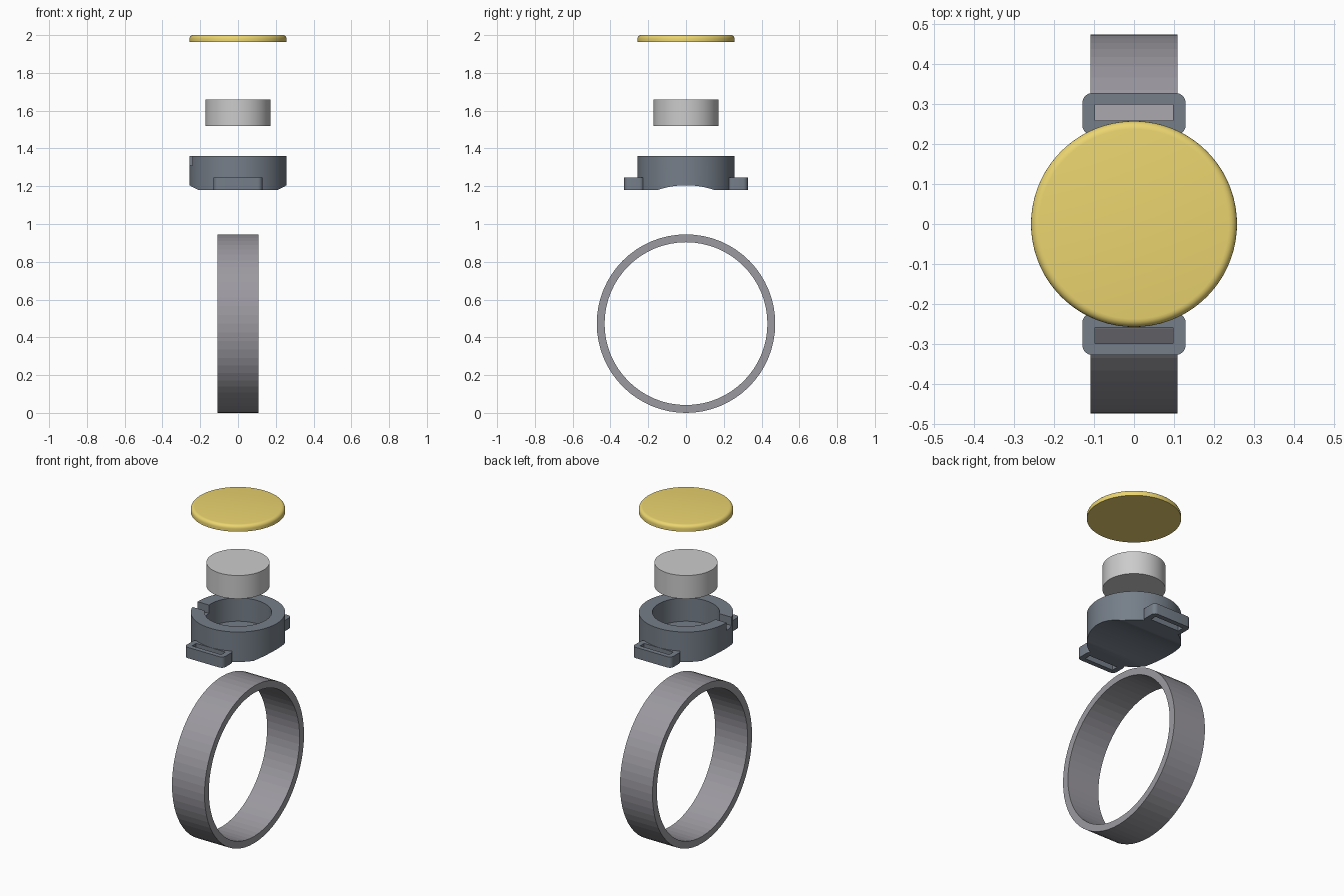
import bpy, bmesh, math
from mathutils import Matrix

if "Cube" in bpy.data.objects:
    bpy.data.objects.remove(bpy.data.objects["Cube"])


def material(name, rgb):
    m = bpy.data.materials.new(name)
    m.diffuse_color = (*rgb, 1)
    m.use_nodes = True
    m.node_tree.nodes["Principled BSDF"].inputs["Base Color"].default_value = m.diffuse_color
    return m


def make(name, bm, mat=None):
    bmesh.ops.recalc_face_normals(bm, faces=bm.faces)
    me = bpy.data.meshes.new(name)
    bm.to_mesh(me)
    bm.free()
    ob = bpy.data.objects.new(name, me)
    bpy.context.collection.objects.link(ob)
    if mat:
        me.materials.append(mat)
    return ob


def cylinder(name, r, z0, z1, mat=None, seg=96, round_top=0):
    bm = bmesh.new()
    bmesh.ops.create_cone(bm, cap_ends=True, segments=seg, radius1=r, radius2=r,
                          depth=z1 - z0, matrix=Matrix.Translation((0, 0, (z0 + z1) / 2)))
    if round_top:
        mid = (z0 + z1) / 2
        rim = [e for e in bm.edges if all(v.co.z > mid for v in e.verts)]
        bmesh.ops.bevel(bm, geom=rim, offset=round_top, segments=5, profile=0.5, affect='EDGES')
    return make(name, bm, mat)


def cross_cylinder(name, r, half, z, mat=None, seg=64):
    # cylinder lying along x
    bm = bmesh.new()
    mx = Matrix.Translation((0, 0, z)) @ Matrix.Rotation(math.pi / 2, 4, 'Y')
    bmesh.ops.create_cone(bm, cap_ends=True, segments=seg, radius1=r, radius2=r,
                          depth=2 * half, matrix=mx)
    return make(name, bm, mat)


def box(name, lo, hi, mat=None, corner=0):
    bm = bmesh.new()
    size = [h - l for l, h in zip(lo, hi)]
    mid = [(h + l) / 2 for l, h in zip(lo, hi)]
    bmesh.ops.create_cube(bm, size=1, matrix=Matrix.Translation(mid) @ Matrix.Diagonal((*size, 1)))
    if corner:
        upright = [e for e in bm.edges if abs(e.verts[0].co.z - e.verts[1].co.z) > 1e-4]
        bmesh.ops.bevel(bm, geom=upright, offset=corner, segments=5, profile=0.5, affect='EDGES')
    return make(name, bm, mat)


def combine(ob, tool, op='DIFFERENCE'):
    mod = ob.modifiers.new("bool", 'BOOLEAN')
    mod.operation, mod.solver, mod.object = op, 'EXACT', tool
    bpy.context.view_layer.objects.active = ob
    bpy.ops.object.modifier_apply(modifier=mod.name)
    bpy.data.objects.remove(tool, do_unlink=True)


def smooth(ob):
    bpy.ops.object.select_all(action='DESELECT')
    ob.select_set(True)
    bpy.context.view_layer.objects.active = ob
    bpy.ops.object.shade_smooth_by_angle(angle=math.radians(30))


gold = material("gold", (0.83, 0.66, 0.16))
slate = material("slate", (0.18, 0.21, 0.25))
band_grey = material("band_grey", (0.33, 0.32, 0.35))

# Wrist band: faceted ring
band = cross_cylinder("wrist_band", 0.4725, 0.108, 0.4725, band_grey)
combine(band, cross_cylinder("band_cutter", 0.431, 0.3, 0.4725))

# Case: cup with an arched underside
case = cylinder("case", 0.257, 1.18, 1.36, slate)
combine(case, cylinder("cup_cutter", 0.183, 1.22, 1.5))
combine(case, cross_cylinder("arch_cutter", 0.4625, 0.4, 1.205 - 0.4625, seg=128))

# Notch through the rim on the left side
combine(case, box("notch_cutter", (-0.4, -0.088, 1.31), (-0.12, -0.016, 1.5)))

# Strap loops at front and back
for s in (-1, 1):
    y0, y1 = sorted((s * 0.222, s * 0.327))
    loop = box("strap_loop", (-0.129, y0, 1.18), (0.129, y1, 1.245), slate, 0.025)
    y0, y1 = sorted((s * 0.2585, s * 0.298))
    combine(case, loop, 'UNION')
    combine(case, box("loop_cutter", (-0.097, y0, 1.1), (0.097, y1, 1.3)))
smooth(case)

# Inner module
smooth(cylinder("inner_module", 0.172, 1.52, 1.66))

# Lid with a rounded top edge
smooth(cylinder("lid", 0.257, 1.963, 2.0, gold, round_top=0.02))
